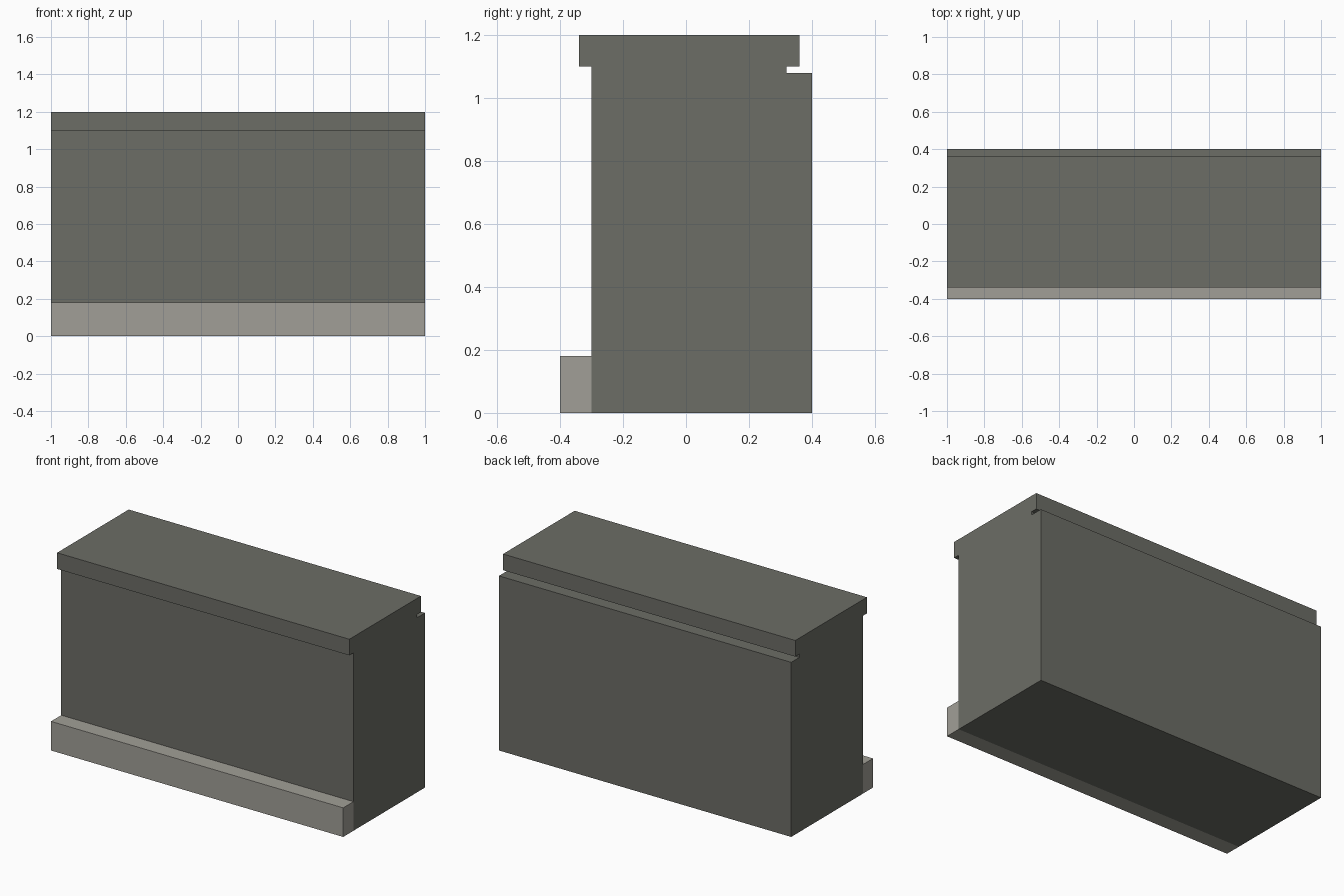
import bpy

if "Cube" in bpy.data.objects:
    bpy.data.objects.remove(bpy.data.objects["Cube"])


def material(name, rgb):
    m = bpy.data.materials.new(name)
    m.diffuse_color = (*rgb, 1.0)
    m.use_nodes = True
    m.node_tree.nodes["Principled BSDF"].inputs["Base Color"].default_value = m.diffuse_color
    return m


dark_stone = material("dark_grey", (0.150, 0.153, 0.133))
light_stone = material("light_grey", (0.356, 0.347, 0.309))


def extrude_profile(name, profile, mat, half=1.0):
    """Extrude a (y, z) profile, listed anticlockwise seen from +x, along x."""
    n = len(profile)
    verts = [(x, y, z) for x in (-half, half) for y, z in profile]
    faces = [tuple(range(n - 1, -1, -1)), tuple(range(n, 2 * n))]
    faces += [(i, (i + 1) % n, n + (i + 1) % n, n + i) for i in range(n)]
    mesh = bpy.data.meshes.new(name)
    mesh.from_pydata(verts, [], faces)
    mesh.materials.append(mat)
    obj = bpy.data.objects.new(name, mesh)
    bpy.context.collection.objects.link(obj)
    return obj


# Main block with overhanging cap and rear groove
extrude_profile("counter_body", [
    (-0.30, 0.0), (0.40, 0.0), (0.40, 1.08), (0.32, 1.08), (0.32, 1.10),
    (0.36, 1.10), (0.36, 1.20), (-0.34, 1.20), (-0.34, 1.10), (-0.30, 1.10),
], dark_stone)

# Low step along the front
extrude_profile("front_step", [
    (-0.40, 0.0), (-0.30, 0.0), (-0.30, 0.18), (-0.40, 0.18),
], light_stone)
